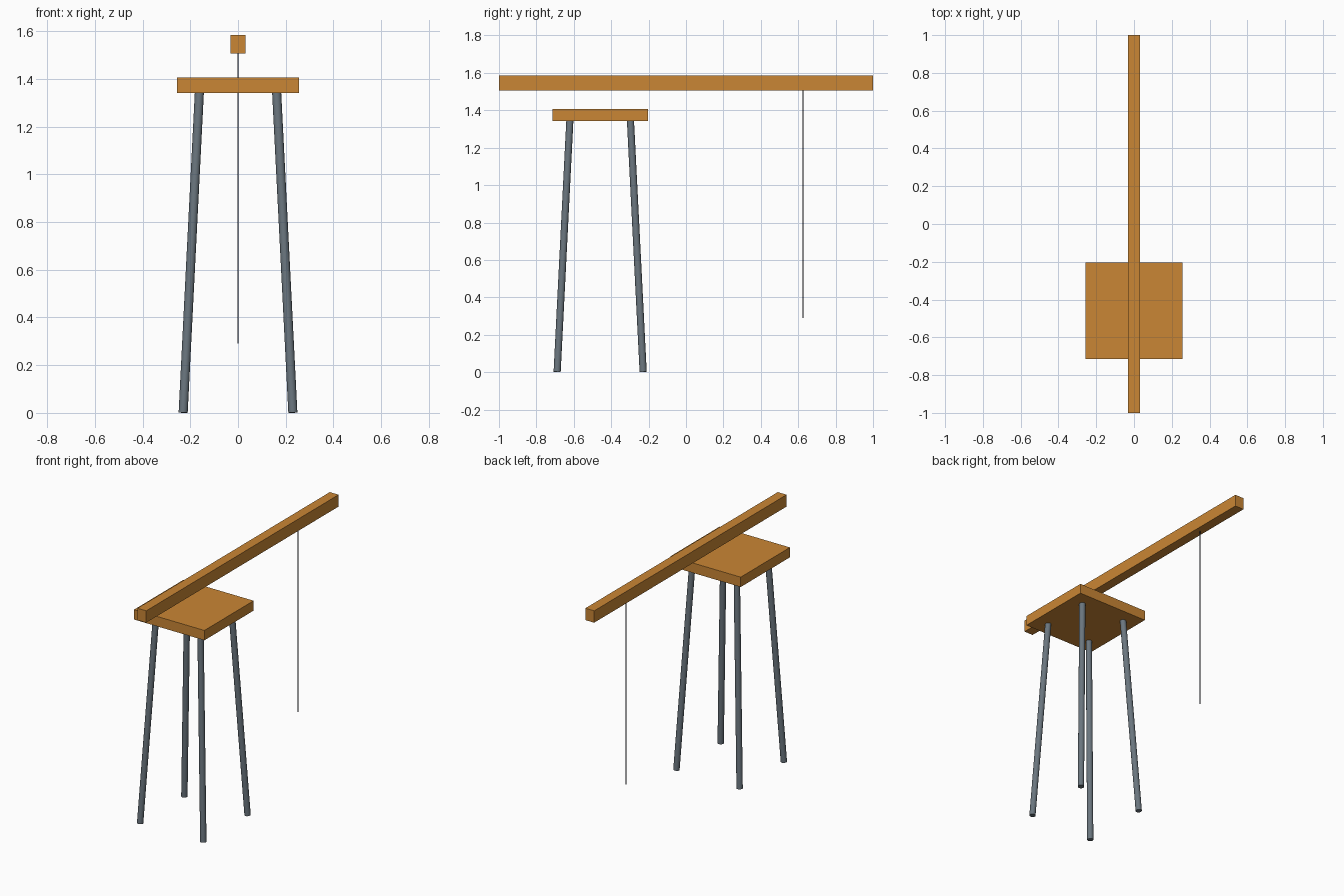
import bpy
from math import radians
from mathutils import Vector

default = bpy.data.objects.get("Cube")
if default:
    bpy.data.objects.remove(default, do_unlink=True)


def material(name, rgb):
    mat = bpy.data.materials.new(name)
    mat.use_nodes = True
    color = (*rgb, 1)
    mat.diffuse_color = color
    mat.node_tree.nodes["Principled BSDF"].inputs["Base Color"].default_value = color
    return mat


wood = material("orange wood", (0.59, 0.24, 0.035))
metal = material("slate grey metal", (0.145, 0.18, 0.21))
dark = material("dark cord", (0.025, 0.028, 0.045))


def box(name, low, high, mat):
    low, high = Vector(low), Vector(high)
    bpy.ops.mesh.primitive_cube_add(size=1, location=(low + high) / 2)
    obj = bpy.context.object
    obj.name = name
    obj.scale = high - low
    bpy.ops.object.transform_apply(location=False, rotation=False, scale=True)
    obj.data.materials.append(mat)


def rod(name, start, end, radius, sides, mat):
    start, end = Vector(start), Vector(end)
    axis = end - start
    bpy.ops.mesh.primitive_cylinder_add(
        vertices=sides, radius=radius, depth=axis.length, location=(start + end) / 2)
    obj = bpy.context.object
    obj.name = name
    obj.rotation_mode = 'QUATERNION'
    obj.rotation_quaternion = axis.to_track_quat('Z', 'Y')
    obj.data.materials.append(mat)
    bpy.ops.object.shade_smooth_by_angle(angle=radians(40))


# Overhead beam and the platform below it
box("beam", (-0.032, -1, 1.507), (0.032, 1, 1.585), wood)
box("platform", (-0.256, -0.715, 1.342), (0.256, -0.203, 1.407), wood)

# Four splayed legs
center_y = -0.459
foot, top = 0.23, 0.162
for side, sx in (("right", -1), ("left", 1)):
    for end, sy in (("front", -1), ("back", 1)):
        rod(f"{end}_{side}_leg",
            (sx * foot, center_y + sy * foot, 0.001),
            (sx * top, center_y + sy * top, 1.345), 0.019, 24, metal)

# Cord hanging from the beam
rod("hanging_cord", (0, 0.625, 0.29), (0, 0.625, 1.51), 0.0025, 8, dark)
